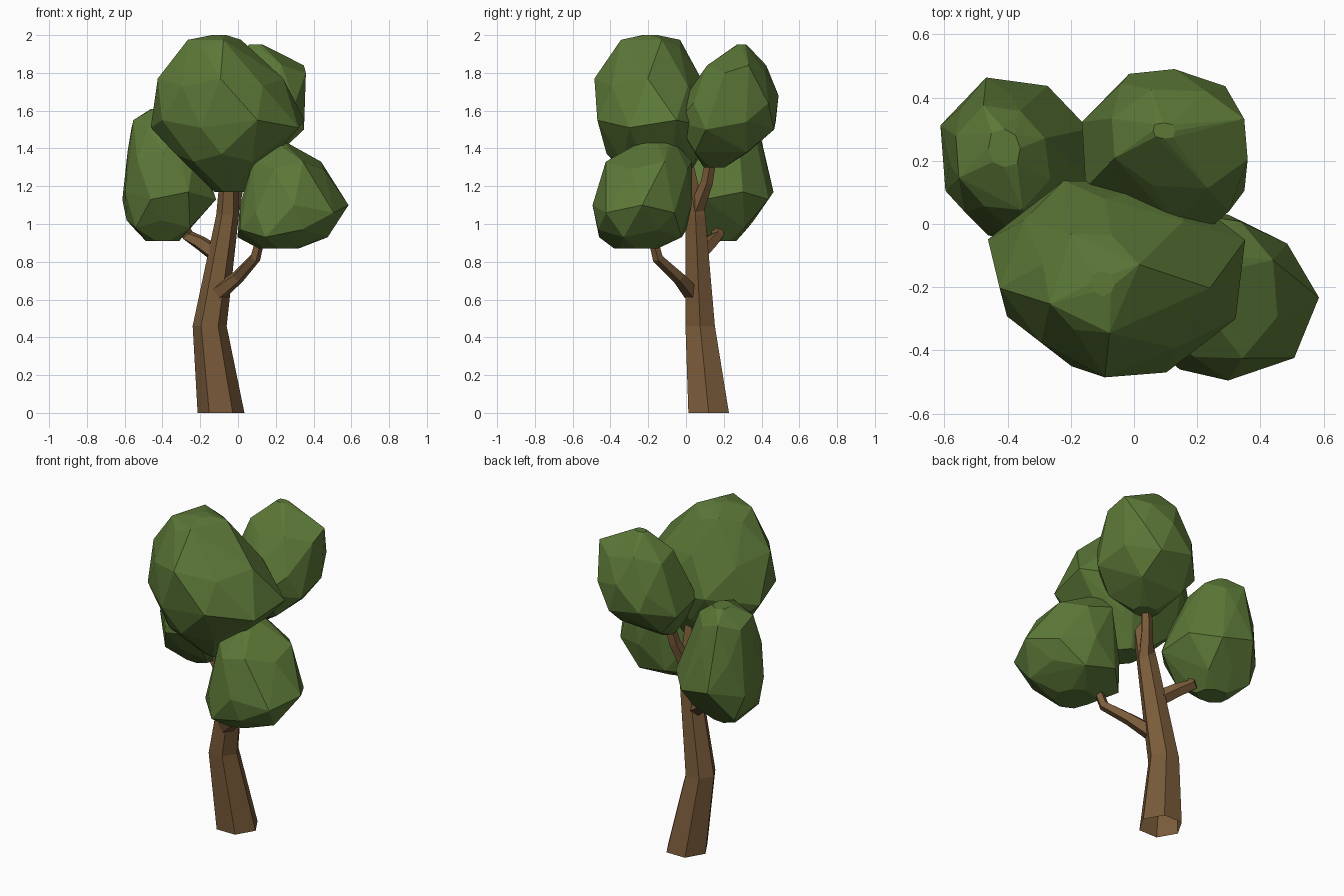
import bpy, bmesh, math
from mathutils import Vector

if "Cube" in bpy.data.objects:
    bpy.data.objects.remove(bpy.data.objects["Cube"], do_unlink=True)


def material(name, rgb):
    mat = bpy.data.materials.new(name)
    mat.use_nodes = True
    mat.diffuse_color = (*rgb, 1)
    mat.node_tree.nodes["Principled BSDF"].inputs["Base Color"].default_value = (*rgb, 1)
    return mat


leaf_green = material("leaf green", (.107, .188, .039))
bark_brown = material("bark brown", (.195, .106, .043))


def finish(bm, name, mat):
    mesh = bpy.data.meshes.new(name)
    bm.to_mesh(mesh)
    bm.free()
    mesh.materials.append(mat)
    obj = bpy.data.objects.new(name, mesh)
    bpy.context.collection.objects.link(obj)
    return obj


def limb(name, stations, sides=6, upright=False):
    """Tapered faceted tube, open at its root, through (x, y, z, radius) stations."""
    bm = bmesh.new()
    points = [Vector(s[:3]) for s in stations]
    rings = []
    for i, (p, s) in enumerate(zip(points, stations)):
        along = points[min(i + 1, len(points) - 1)] - points[max(i - 1, 0)]
        turn = Vector((0, 0, 1)).rotation_difference(along)
        ring = []
        for k in range(sides):
            a = math.tau * k / sides
            offset = Vector((math.cos(a), math.sin(a), 0)) * s[3]
            ring.append(bm.verts.new(p + (offset if upright else turn @ offset)))
        rings.append(ring)
    for low, high in zip(rings, rings[1:]):
        for k in range(sides):
            n = (k + 1) % sides
            bm.faces.new((low[k], low[n], high[n], high[k]))
    bm.faces.new(rings[-1])
    return finish(bm, name, bark_brown)


def foliage(name, corners, layers, sides=8):
    """Faceted leaf clump: hull of staggered rings (z, x min, x max, y min, y max).
    corners: fullness of the back left, back right, front right, front left."""
    bm = bmesh.new()
    for i, (z, x0, x1, y0, y1) in enumerate(layers):
        phase = (i % 2) * math.pi / sides
        wobble = .02 if 0 < i < len(layers) - 1 else 0
        for k in range(sides):
            a = math.tau * k / sides + phase
            fullness = corners[int(4 * a / math.tau) % 4] - 1
            grow = (1 + fullness * abs(math.sin(2 * a))) / math.cos(phase)
            bm.verts.new(((x0 + x1 + (x1 - x0) * grow * math.cos(a)) / 2,
                          (y0 + y1 + (y1 - y0) * grow * math.sin(a)) / 2,
                          z + wobble * (-1) ** k))
    hull = bmesh.ops.convex_hull(bm, input=bm.verts)
    loose = {g for g in hull["geom_interior"] + hull["geom_unused"]
             if isinstance(g, bmesh.types.BMVert)}
    bmesh.ops.delete(bm, geom=list(loose), context="VERTS")
    bmesh.ops.dissolve_limit(bm, angle_limit=math.radians(4),
                             verts=bm.verts, edges=bm.edges)
    bmesh.ops.recalc_face_normals(bm, faces=bm.faces)
    return finish(bm, name, leaf_green)


# Trunk and branches
limb("trunk", [(-.09, .12, 0, .124), (-.15, .075, .46, .09),
               (-.055, .05, 1.05, .06), (-.045, 0, 1.32, .045)], upright=True)
limb("front_left_branch", [(-.1, .03, .64, .048), (0, -.04, .72, .036),
                           (.09, -.15, .82, .03), (.12, -.18, .94, .025)], 5)
limb("right_branch", [(-.1, .06, .83, .048), (-.2, .13, .9, .04),
                      (-.27, .17, .94, .034), (-.31, .14, 1.04, .028)], 5)
limb("back_branch", [(-.04, .05, 1.07, .045), (0, .11, 1.22, .034),
                     (.03, .14, 1.38, .028)], 5)

# Leaf clumps
foliage("crown_foliage", (1.06, 1.08, .86, .95), [
    (2, -.14, -.06, -.23, -.15), (1.955, -.28, .01, -.35, -.04),
    (1.75, -.425, .24, -.485, .08), (1.53, -.44, .335, -.48, .12),
    (1.35, -.33, .155, -.42, .08), (1.17, -.12, .03, -.22, -.04)])
foliage("front_left_foliage", (.92, 1.08, 1, 1.03), [
    (1.43, .15, .26, -.25, -.06), (1.31, .08, .45, -.42, .02),
    (1.08, .01, .585, -.495, .03), (.95, .01, .47, -.46, -.01),
    (.87, .11, .32, -.38, -.15)])
foliage("right_foliage", (.98, 1.14, 1.04, 1.15), [
    (1.61, -.46, -.36, .18, .3), (1.53, -.55, -.28, .06, .36),
    (1.36, -.585, -.2, -.02, .41), (1.15, -.59, -.14, -.03, .44),
    (1, -.59, -.22, .03, .36), (.91, -.48, -.32, .13, .26)])
foliage("back_foliage", (1.1, 1.15, 1.08, 1.18), [
    (1.95, .06, .13, .27, .32), (1.82, -.05, .335, .13, .41),
    (1.66, -.08, .335, 0, .49), (1.52, -.14, .32, -.02, .45),
    (1.4, -.1, .25, .02, .36), (1.3, -.02, .1, .1, .2)])
